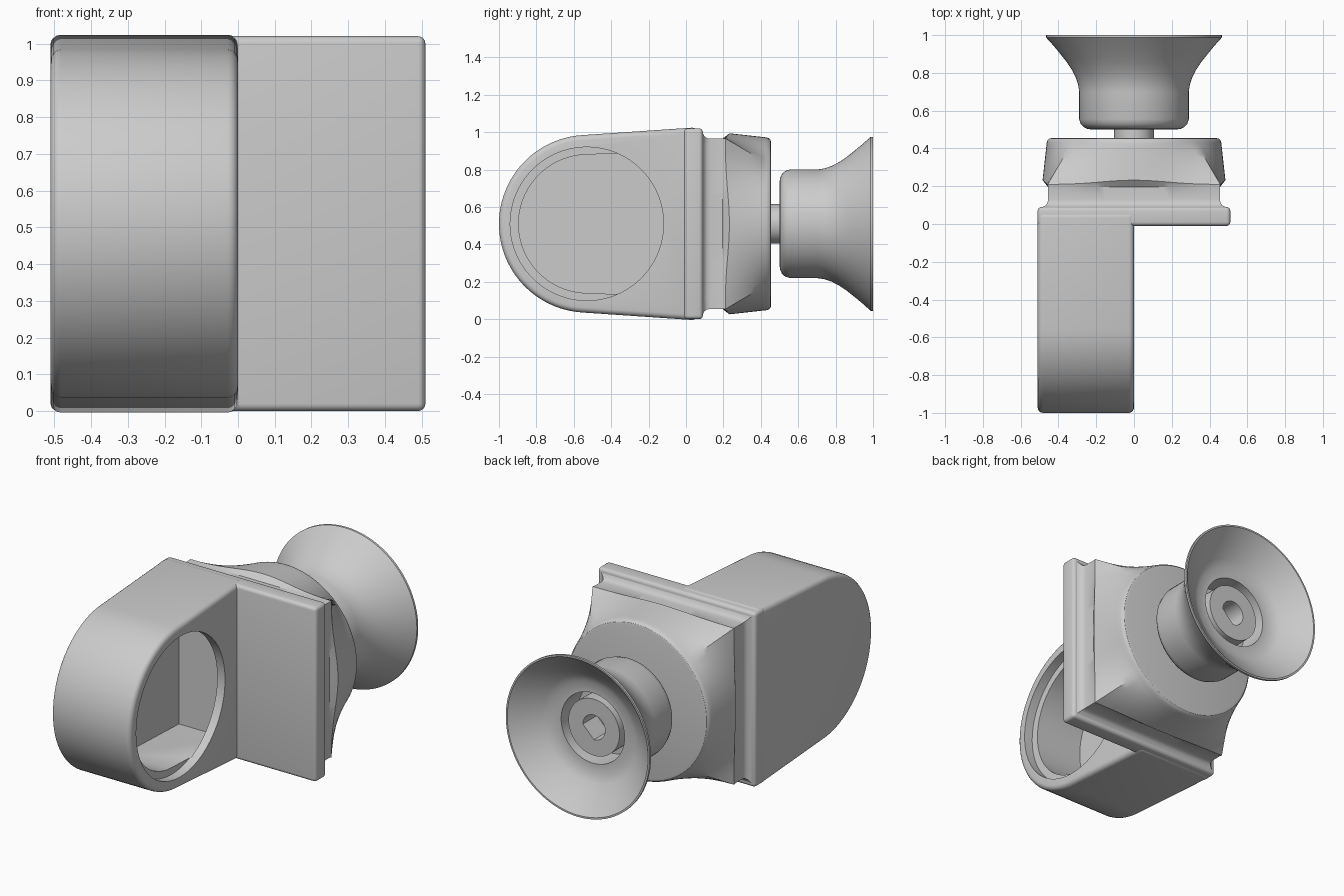
import bpy, bmesh
from math import sin, cos, pi, radians

old = bpy.data.objects.get("Cube")
if old:
    bpy.data.objects.remove(old, do_unlink=True)

MID = 0.51      # height of the main axis
SEG = 96

grey = bpy.data.materials.new("plain_grey")
grey.use_nodes = True
grey.diffuse_color = (0.6, 0.6, 0.6, 1)
grey.node_tree.nodes["Principled BSDF"].inputs["Base Color"].default_value = (0.6, 0.6, 0.6, 1)


def loft(name, rings):
    """Skin a list of equal-length point rings and cap both ends."""
    bm = bmesh.new()
    rows = [[bm.verts.new(p) for p in ring] for ring in rings]
    n = len(rows[0])
    for a, b in zip(rows, rows[1:]):
        for i in range(n):
            j = (i + 1) % n
            bm.faces.new((a[i], a[j], b[j], b[i]))
    bm.faces.new(rows[0])
    bm.faces.new(rows[-1])
    bmesh.ops.recalc_face_normals(bm, faces=bm.faces)
    mesh = bpy.data.meshes.new(name)
    bm.to_mesh(mesh)
    bm.free()
    mesh.materials.append(grey)
    ob = bpy.data.objects.new(name, mesh)
    bpy.context.collection.objects.link(ob)
    return ob


def prism(name, outline, x0, x1):
    return loft(name, [[(x, y, z) for y, z in outline] for x in (x0, x1)])


def circle(r, y):
    return [(r * cos(2 * pi * i / SEG), y, MID + r * sin(2 * pi * i / SEG)) for i in range(SEG)]


def square(h, y, bulge=0.0, push=0.0):
    """Square ring whose side middles may swell out and move back."""
    pts = []
    for i in range(SEG):
        t = 2 * pi * i / SEG
        w = cos(2 * t) ** 2
        s = (h + bulge * w) / max(abs(cos(t)), abs(sin(t)))
        pts.append((s * cos(t), y + push * w, MID + s * sin(t)))
    return pts


def lathe(name, profile):
    return loft(name, [circle(r, y) for y, r in profile])


def round_nose(cy, r, tilt, y_end):
    """Half-round outline with slightly spreading straight sides."""
    a0 = radians(90 + tilt)
    n = 48
    arc = [(cy + r * cos(a), MID + r * sin(a))
           for a in (a0 + (2 * pi - 2 * a0) * i / n for i in range(n + 1))]
    (y, z) = arc[0]
    rise = z - MID + (y_end - y) * sin(radians(tilt))
    return arc + [(y_end, MID - rise), (y_end, MID + rise)]


def activate(ob):
    bpy.ops.object.select_all(action='DESELECT')
    ob.select_set(True)
    bpy.context.view_layer.objects.active = ob


def bevel(ob, width):
    activate(ob)
    m = ob.modifiers.new("round_edges", 'BEVEL')
    m.width, m.segments = width, 4
    m.limit_method, m.angle_limit = 'ANGLE', radians(40)
    bpy.ops.object.modifier_apply(modifier=m.name)


def cut(ob, cutter):
    activate(ob)
    m = ob.modifiers.new("cut", 'BOOLEAN')
    m.operation, m.solver, m.object = 'DIFFERENCE', 'EXACT', cutter
    bpy.ops.object.modifier_apply(modifier=m.name)
    bpy.data.objects.remove(cutter, do_unlink=True)


# Hollow side arm with a round nose
arm = prism("side_arm", round_nose(-0.525, 0.475, 3.9, 0.06), -0.51, 0.0)
bevel(arm, 0.028)
cut(arm, prism("arm_cavity", round_nose(-0.525, 0.37, 2.2, -0.03), -0.36, -0.05))
seat = [(-0.53 + 0.41 * cos(2 * pi * i / SEG), MID + 0.41 * sin(2 * pi * i / SEG)) for i in range(SEG)]
cut(arm, prism("window_recess", seat, -0.055, 0.1))

# Flat mounting plate
plate = loft("mounting_plate", [[(sx * 0.51, y, MID + sz * 0.51)
             for sx, sz in ((-1, -1), (1, -1), (1, 1), (-1, 1))] for y in (-0.01, 0.09)])
bevel(plate, 0.02)

# Square neck with a coved foot, flaring into a lip and blending to a round end
rings = [square(0.485, 0.08), square(0.485, 0.09), square(0.468, 0.098),
         square(0.458, 0.112), square(0.455, 0.13), square(0.455, 0.195),
         square(0.457, 0.21, 0.027, 0.022)]
lip, end = rings[-1], circle(0.462, 0.43)
steps = 10
for k in range(1, steps + 1):
    f = k / steps
    rings.append([tuple(a + (b - a) * f for a, b in zip(p, q)) for p, q in zip(lip, end)])
rings += [circle(0.458, 0.443), circle(0.449, 0.452), circle(0.435, 0.455)]
body = loft("body", rings)

# Short shaft joining the body and the knob
shaft = lathe("shaft", [(0.44, 0.105), (0.52, 0.105)])

# Trumpet-shaped knob with a dished face, ring groove and centre boss
knob = lathe("knob", [
    (0.50, 0.22), (0.503, 0.245), (0.513, 0.267), (0.53, 0.282), (0.555, 0.29),
    (0.70, 0.29), (0.74, 0.296), (0.78, 0.31), (0.82, 0.331), (0.86, 0.358),
    (0.90, 0.39), (0.945, 0.427), (0.987, 0.465), (1.0, 0.465), (1.0, 0.455),
    (0.96, 0.41), (0.92, 0.36), (0.885, 0.31), (0.86, 0.265),
    (0.86, 0.205), (0.70, 0.205), (0.70, 0.165), (0.85, 0.165)])

# D-shaped socket in the boss
d_shape = [(0.072 * cos(a), 0.072 * sin(a)) for a in
           (radians(-45 + 270 * i / 32 + 45) for i in range(33))]
cut(knob, loft("socket", [[(x, y, MID + z) for x, z in d_shape] for y in (0.72, 0.9)]))

for ob in (arm, plate, body, shaft, knob):
    activate(ob)
    bpy.ops.object.shade_smooth_by_angle(angle=radians(30))
